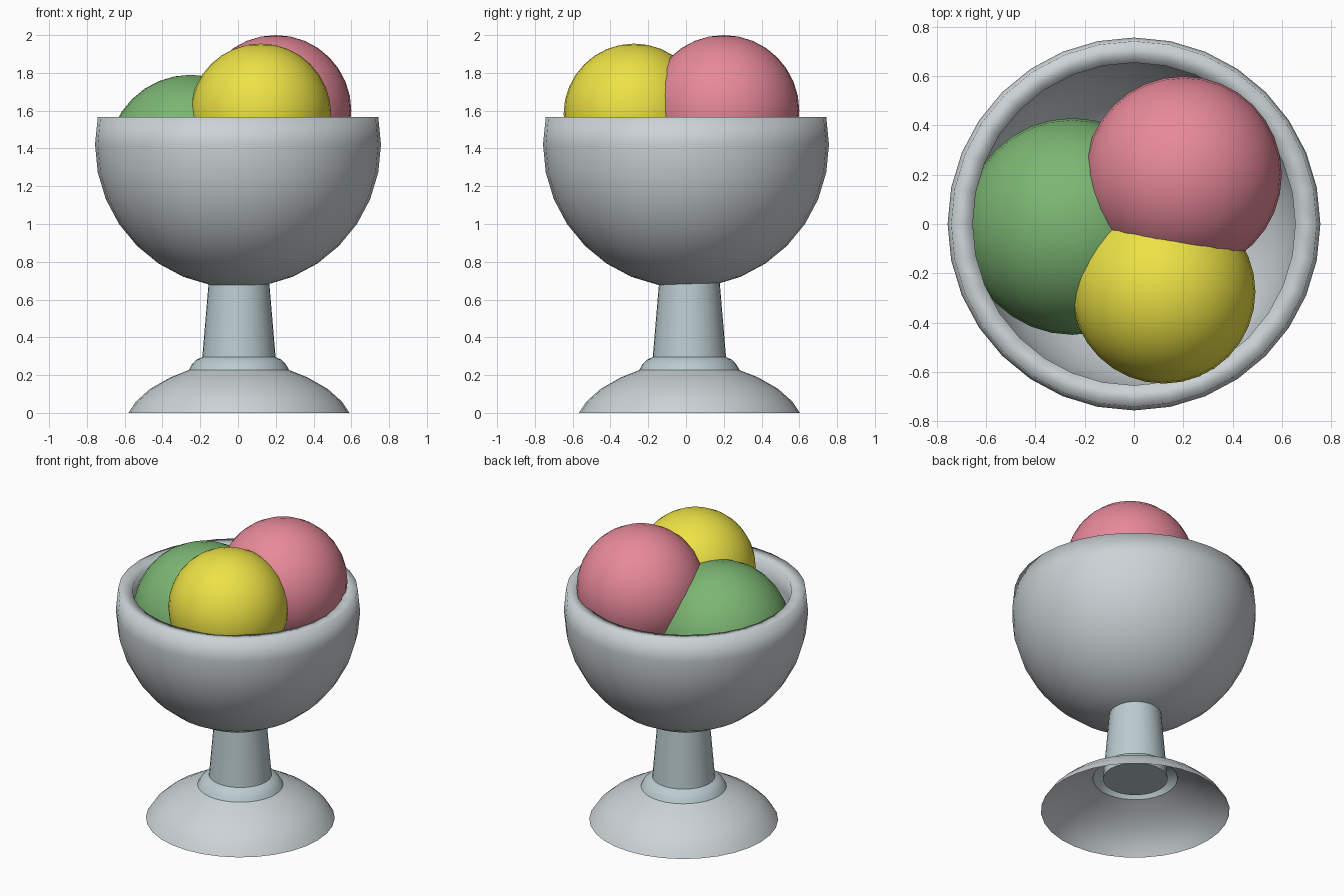
import bpy, bmesh
from math import sin, cos, pi, radians

if "Cube" in bpy.data.objects:
    bpy.data.objects.remove(bpy.data.objects["Cube"])

SEG = 32


def material(name, rgb):
    m = bpy.data.materials.new(name)
    m.diffuse_color = (*rgb, 1)
    m.use_nodes = True
    m.node_tree.nodes["Principled BSDF"].inputs["Base Color"].default_value = m.diffuse_color
    return m


def lathe(name, profile, mat, center=(0, 0), sharp=180):
    """Turn (radius, z) points, listed bottom to top on the outside, about z."""
    bm = bmesh.new()
    rings = [[bm.verts.new((r * cos(2 * pi * i / SEG), r * sin(2 * pi * i / SEG), z))
              for i in range(SEG)] for r, z in profile]
    for a, b in zip(rings, rings[1:]):
        for i in range(SEG):
            j = (i + 1) % SEG
            bm.faces.new((a[i], a[j], b[j], b[i]))
    bmesh.ops.remove_doubles(bm, verts=bm.verts, dist=1e-5)
    mesh = bpy.data.meshes.new(name)
    bm.to_mesh(mesh)
    bm.free()
    ob = bpy.data.objects.new(name, mesh)
    bpy.context.collection.objects.link(ob)
    ob.location = (*center, 0)
    finish(ob, mat, sharp)


def finish(ob, mat, sharp=180):
    bpy.ops.object.select_all(action='DESELECT')
    ob.select_set(True)
    bpy.context.view_layer.objects.active = ob
    bpy.ops.object.shade_smooth_by_angle(angle=radians(sharp))
    ob.data.materials.append(mat)


def arc(radius, z, steps):
    return [(abs(radius * cos(radians(11.25 * k))) if k > -8 else 0,
             z + radius * sin(radians(11.25 * k))) for k in steps]


glass = material("glass_grey", (0.60, 0.65, 0.67))
stem_glass = material("stem_glass", (0.50, 0.60, 0.63))

# Bowl: thick spherical shell, cut one ring above its equator
outer = arc(0.757, 1.42, range(-8, 2))
inner = arc(0.667, 1.42, range(-8, 1)) + [(0.655, 1.558)]
lathe("bowl", outer + inner[::-1], glass)

# Foot: hollow open dome, slightly off centre like the stem
AXIS = (0.005, 0.018)
lathe("foot", [(0.585, 0), (0.545, 0.06), (0.47, 0.127), (0.365, 0.187), (0.262, 0.228)],
      glass, AXIS)
lathe("collar", [(0.265, 0.228), (0.25, 0.255), (0.225, 0.282), (0.19, 0.297)],
      stem_glass, AXIS)
lathe("stem", [(0, 0.225), (0.2, 0.225), (0.158, 0.72), (0, 0.72)],
      stem_glass, AXIS, 40)

# Scoops of ice cream
scoops = [
    ("pink_scoop", 0.40, (0.20, 0.20, 1.60), (0.80, 0.25, 0.32)),
    ("yellow_scoop", 0.373, (0.12, -0.275, 1.582), (0.84, 0.76, 0.06)),
    ("green_scoop", 0.44, (-0.25, -0.01, 1.35), (0.20, 0.47, 0.17)),
]
for name, radius, loc, rgb in scoops:
    bpy.ops.mesh.primitive_uv_sphere_add(segments=32, ring_count=16, radius=radius, location=loc)
    ob = bpy.context.object
    ob.name = name
    finish(ob, material(name, rgb))
